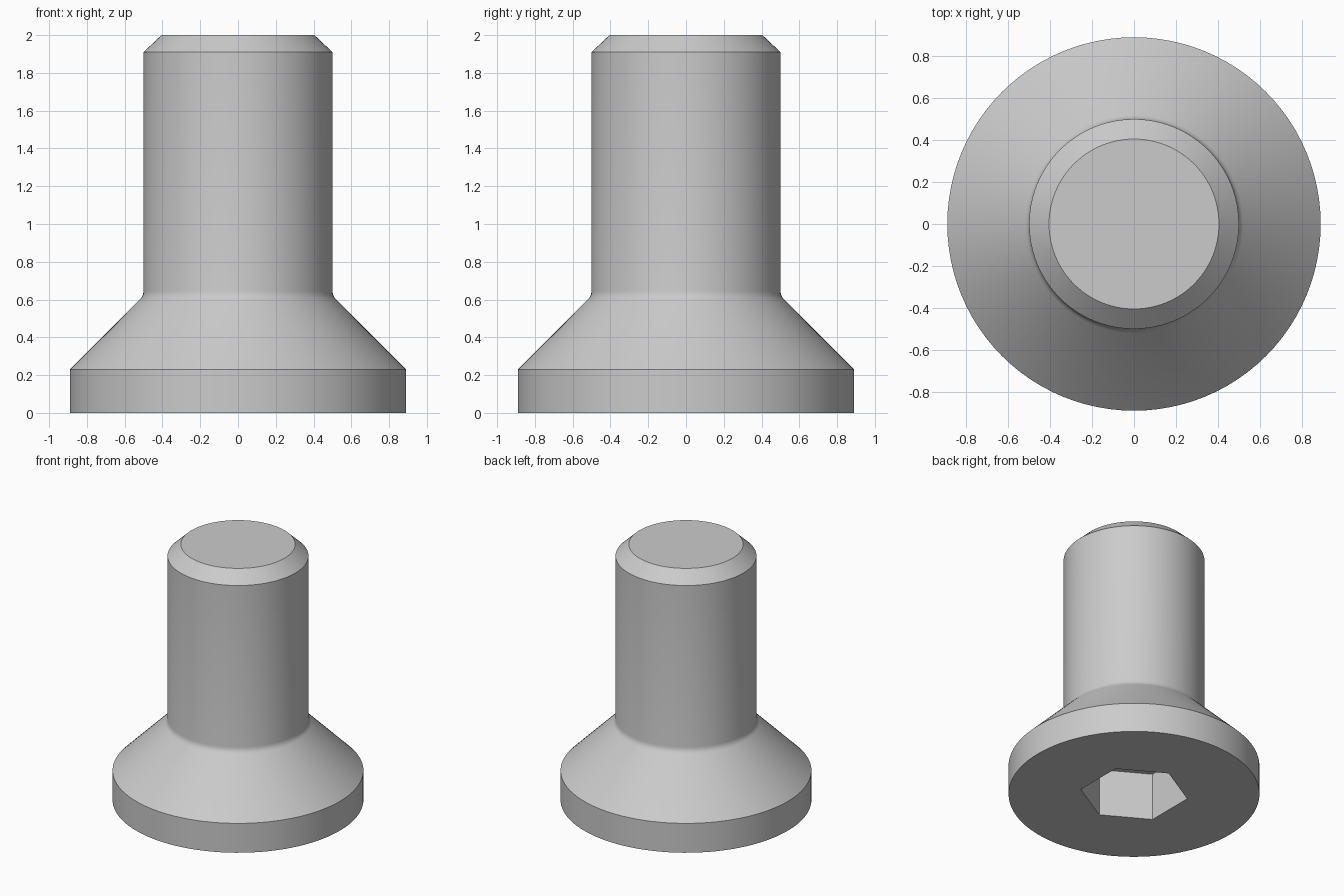
import bpy
import bmesh
from math import cos, sin, pi, radians

SEGMENTS = 96
HEX_RADIUS = 0.383
HEX_DEPTH = 0.37

if "Cube" in bpy.data.objects:
    bpy.data.objects.remove(bpy.data.objects["Cube"], do_unlink=True)

steel = bpy.data.materials.new("plain steel grey")
steel.use_nodes = True
GREY = (0.6, 0.6, 0.6, 1.0)
steel.diffuse_color = GREY
steel.node_tree.nodes["Principled BSDF"].inputs["Base Color"].default_value = GREY


def ring(bm, radius, z, count, start=0.0):
    """A closed loop of vertices around the z axis."""
    return [bm.verts.new((radius * cos(start + 2 * pi * i / count),
                          radius * sin(start + 2 * pi * i / count), z))
            for i in range(count)]


def skin(bm, low, high):
    """Join two equal loops with quads."""
    n = len(low)
    for i in range(n):
        j = (i + 1) % n
        bm.faces.new((low[i], low[j], high[j], high[i]))


def loop_edges(bm, loop):
    return [bm.edges.get((v, loop[i - 1])) for i, v in enumerate(loop)]


bm = bmesh.new()

# Head rim, countersunk cone, small neck fillet, shank and tip chamfer
profile = [(0.89, 0.0), (0.89, 0.23), (0.52, 0.60), (0.51, 0.612),
           (0.503, 0.626), (0.5, 0.645), (0.5, 1.91), (0.405, 2.0)]
loops = [ring(bm, r, z, SEGMENTS) for r, z in profile]
for low, high in zip(loops, loops[1:]):
    skin(bm, low, high)
bm.faces.new(loops[-1])

# Hexagonal drive socket, sunk into the head
mouth = ring(bm, HEX_RADIUS, 0.0, 6, pi / 6)
floor = ring(bm, HEX_RADIUS, HEX_DEPTH, 6, pi / 6)
skin(bm, mouth, floor)
bm.faces.new(floor)

# Flat underside between the rim and the socket
bmesh.ops.triangle_fill(bm, edges=loop_edges(bm, loops[0]) + loop_edges(bm, mouth),
                        use_beauty=True, normal=(0, 0, -1))
bmesh.ops.recalc_face_normals(bm, faces=bm.faces)

mesh = bpy.data.meshes.new("countersunk_screw")
bm.to_mesh(mesh)
bm.free()
mesh.materials.append(steel)

screw = bpy.data.objects.new("countersunk_screw", mesh)
bpy.context.collection.objects.link(screw)

# Smooth round walls with crisp edges
bpy.ops.object.select_all(action="DESELECT")
screw.select_set(True)
bpy.context.view_layer.objects.active = screw
bpy.ops.object.shade_smooth_by_angle(angle=radians(30))
